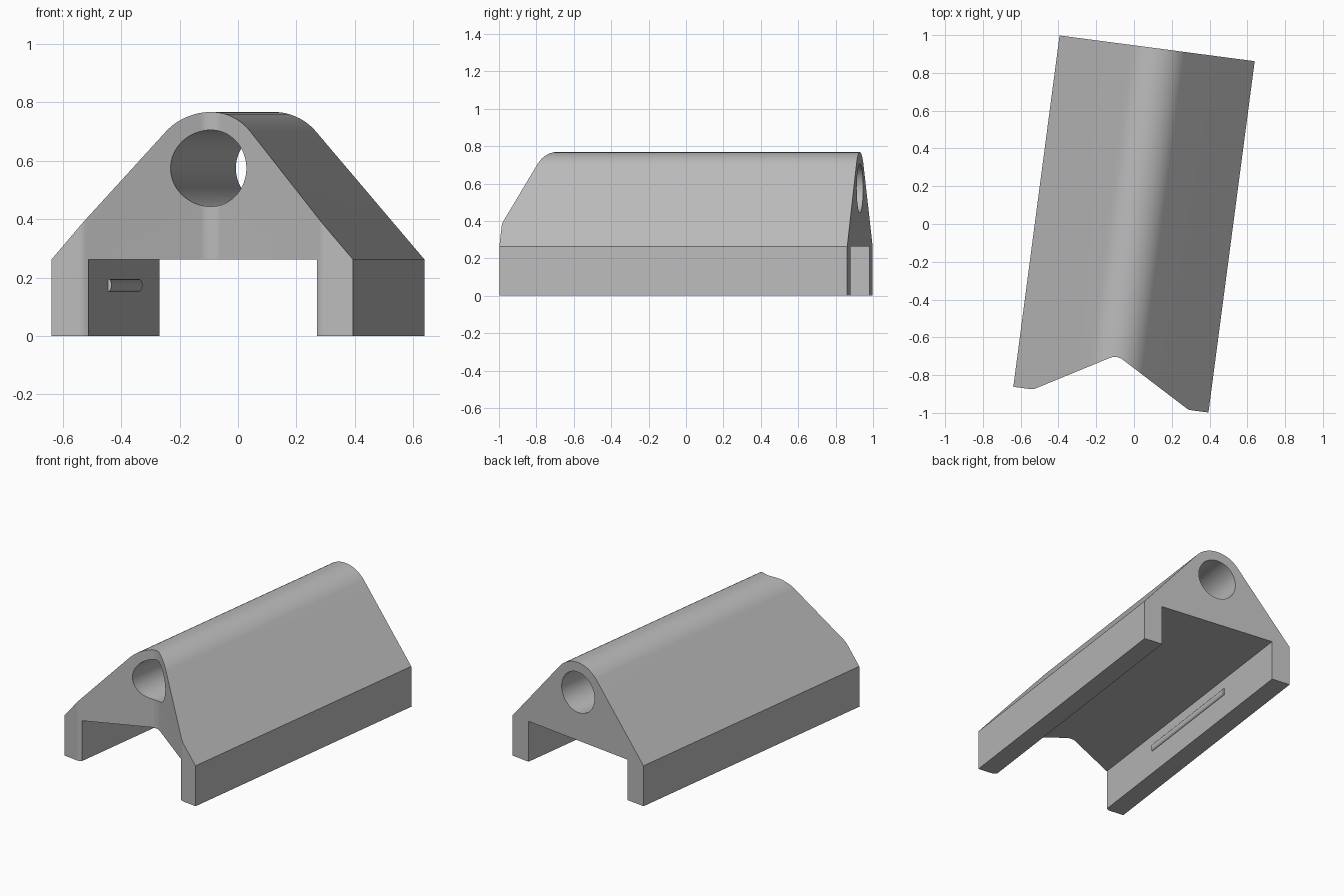
import bpy, bmesh, math
from mathutils import Vector, Matrix

if "Cube" in bpy.data.objects:
    bpy.data.objects.remove(bpy.data.objects["Cube"])

grey = bpy.data.materials.new("plain grey")
grey.use_nodes = True
COLOUR = (0.5, 0.5, 0.5, 1)
grey.diffuse_color = COLOUR
grey.node_tree.nodes["Principled BSDF"].inputs["Base Color"].default_value = COLOUR

TURN = Matrix.Rotation(math.radians(-7.5), 4, 'Z')
HALF_W, INNER, HALF_L, EAVE = 0.521, 0.395, 0.938, 0.262


def rounded(points, steps=16):
    """Outline from (a, b, radius) corners, with tangent arcs where radius > 0."""
    out = []
    for i, (a, b, r) in enumerate(points):
        p = Vector((a, b))
        if not r:
            out.append(p)
            continue
        d1 = (Vector(points[i - 1][:2]) - p).normalized()
        d2 = (Vector(points[(i + 1) % len(points)][:2]) - p).normalized()
        half = d1.angle(d2) / 2
        centre = p + (d1 + d2).normalized() * r / math.sin(half)
        start = p + d1 * r / math.tan(half) - centre
        end = p + d2 * r / math.tan(half) - centre
        sweep = start.angle_signed(end)
        for k in range(steps + 1):
            t = -sweep * k / steps
            c, s = math.cos(t), math.sin(t)
            out.append(centre + Vector((start.x * c - start.y * s,
                                        start.x * s + start.y * c)))
    return out


def prism(name, outline, place, low, high):
    """Extrude an outline; place maps (a, b, depth) to a position."""
    bm = bmesh.new()
    face = bm.faces.new([bm.verts.new(place(p.x, p.y, low)) for p in outline])
    side = bmesh.ops.extrude_face_region(bm, geom=[face])["geom"]
    shift = Vector(place(0, 0, high)) - Vector(place(0, 0, low))
    bmesh.ops.translate(bm, vec=shift,
                        verts=[g for g in side if isinstance(g, bmesh.types.BMVert)])
    bmesh.ops.recalc_face_normals(bm, faces=bm.faces)
    mesh = bpy.data.meshes.new(name)
    bm.to_mesh(mesh)
    bm.free()
    mesh.materials.append(grey)
    obj = bpy.data.objects.new(name, mesh)
    bpy.context.collection.objects.link(obj)
    return obj


def lengthwise(a, b, d):
    return (a, d, b)


def upright(a, b, d):
    return (a, b, d)


def circle(a, b, ra, rb, n):
    return [Vector((a + ra * math.cos(2 * math.pi * k / n),
                    b + rb * math.sin(2 * math.pi * k / n))) for k in range(n)]


def finish(obj):
    obj.matrix_world = TURN
    bpy.ops.object.select_all(action='DESELECT')
    obj.select_set(True)
    bpy.context.view_layer.objects.active = obj
    bpy.ops.object.shade_smooth_by_angle(angle=math.radians(25))


# gabled body with a rounded ridge and an open channel below
body = prism("body", rounded([
    (-HALF_W, 0, 0), (-HALF_W, EAVE, 0), (0, 0.871, 0.1925), (HALF_W, EAVE, 0),
    (HALF_W, 0, 0), (INNER, 0, 0), (INNER, EAVE, 0), (-INNER, EAVE, 0),
    (-INNER, 0, 0)], 32), lengthwise, -1.05, HALF_L)

# round bore under the ridge, and the notched front end
bore = prism("bore_cutter", circle(0, 0.5745, 0.131, 0.131, 64), lengthwise, -1.3, 1.3)
notch = prism("notch_cutter", rounded([
    (-0.8, -1.3, 0), (-0.8, -HALF_L, 0), (-0.415, -HALF_L, 0.05), (0, -0.70, 0.07),
    (0.415, -HALF_L, 0.05), (0.8, -HALF_L, 0), (0.8, -1.3, 0)]), upright, -0.2, 1.2)

for cutter in (bore, notch):
    cutter.hide_render = True
    mod = body.modifiers.new(cutter.name, 'BOOLEAN')
    mod.operation = 'DIFFERENCE'
    mod.solver = 'EXACT'
    mod.object = cutter
bpy.context.view_layer.update()
cut_mesh = bpy.data.meshes.new_from_object(
    body.evaluated_get(bpy.context.evaluated_depsgraph_get()))
body.modifiers.clear()
body.data = cut_mesh
for cutter in (bore, notch):
    bpy.data.objects.remove(cutter)
finish(body)

# low grip ridges on the inner walls
for side, label in ((1, "left"), (-1, "right")):
    finish(prism(label + "_grip_ridge", circle(side * INNER, 0.174, 0.012, 0.0215, 24),
                 lengthwise, -0.41, 0.40))
